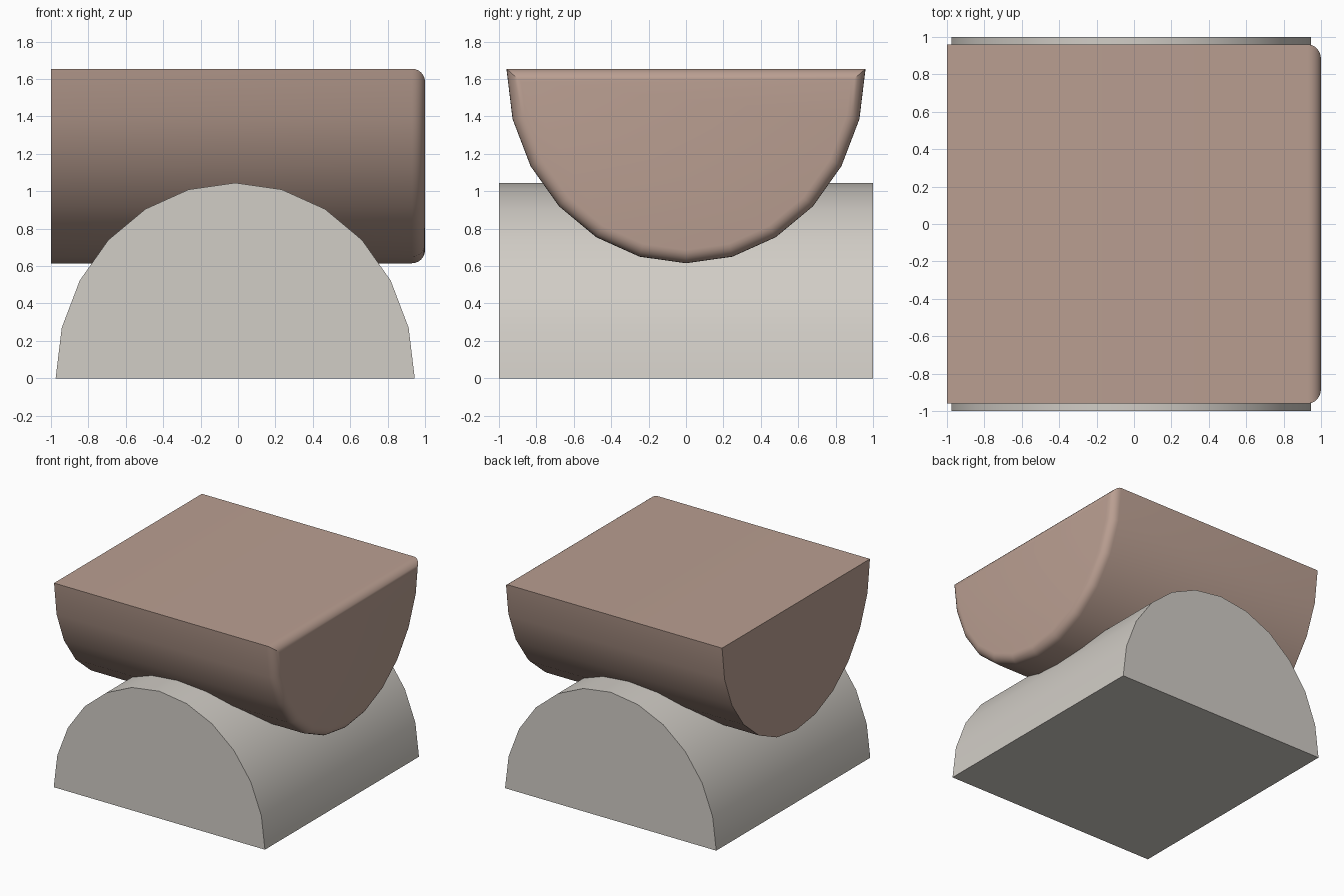
import bpy, bmesh, math

SEGMENTS = 12

cube = bpy.data.objects.get("Cube")
if cube:
    bpy.data.objects.remove(cube, do_unlink=True)


def make_material(name, rgb):
    mat = bpy.data.materials.new(name)
    mat.use_nodes = True
    color = (*rgb, 1.0)
    mat.diffuse_color = color
    mat.node_tree.nodes["Principled BSDF"].inputs["Base Color"].default_value = color
    return mat


def half_cylinder(name, place, length, radius, height, mat, round_end=0.0):
    """Extrude a half ellipse; place(across, up, along) maps it to 3D."""
    bm = bmesh.new()
    angles = [math.pi * i / SEGMENTS for i in range(SEGMENTS + 1)]
    rings = []
    for along in (-length / 2, length / 2):
        rings.append([bm.verts.new(place(radius * math.cos(a), height * math.sin(a), along))
                      for a in angles])
    first, last = rings
    bm.faces.new(first)
    end_cap = bm.faces.new(last)
    count = len(angles)
    for i in range(count):
        j = (i + 1) % count
        bm.faces.new((first[i], first[j], last[j], last[i]))
    bmesh.ops.recalc_face_normals(bm, faces=bm.faces)

    # Soft rounded rim on one end
    if round_end:
        bmesh.ops.bevel(bm, geom=list(end_cap.edges), offset=round_end,
                        offset_type='OFFSET', segments=6, profile=0.5,
                        affect='EDGES', clamp_overlap=True)
    mesh = bpy.data.meshes.new(name)
    bm.to_mesh(mesh)
    bm.free()
    mesh.materials.append(mat)
    obj = bpy.data.objects.new(name, mesh)
    bpy.context.collection.objects.link(obj)

    bpy.ops.object.select_all(action='DESELECT')
    obj.select_set(True)
    bpy.context.view_layer.objects.active = obj
    bpy.ops.object.shade_smooth_by_angle(angle=math.radians(30))
    return obj


stone = make_material("pale warm grey", (0.64, 0.61, 0.565))
clay = make_material("dusty pink brown", (0.49, 0.345, 0.285))

# Lower half log, flat side on the ground, running front to back
half_cylinder("lower_half_cylinder", lambda a, u, l: (a - 0.015, l, u),
              2.0, 0.96, 1.045, stone)

# Upper half log, flat side up, running side to side
half_cylinder("upper_half_cylinder", lambda a, u, l: (l, a, 1.655 - u),
              2.0, 0.96, 1.04, clay, round_end=0.07)
